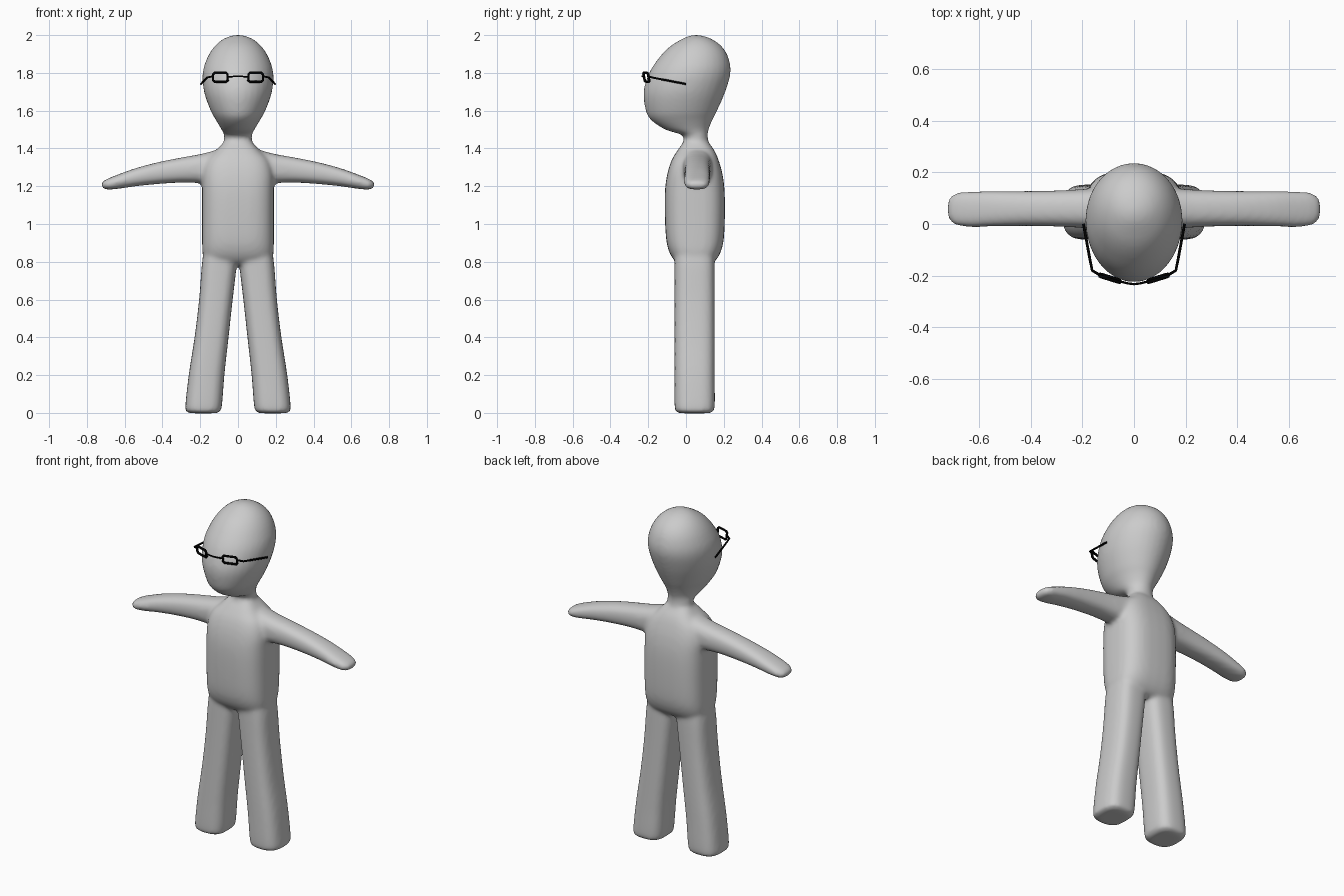
import bpy, bmesh, math
from mathutils import Vector

if "Cube" in bpy.data.objects:
    bpy.data.objects.remove(bpy.data.objects["Cube"])


def material(name, rgb):
    m = bpy.data.materials.new(name)
    m.diffuse_color = (*rgb, 1)
    m.use_nodes = True
    m.node_tree.nodes["Principled BSDF"].inputs["Base Color"].default_value = m.diffuse_color
    return m


grey = material("soft grey", (0.6, 0.6, 0.6))
black = material("black", (0.0, 0.0, 0.0))


def catmull(a, b, c, d, t):
    return [0.5 * (2 * q + (r - p) * t + (2 * p - 5 * q + 4 * r - s) * t * t
                   + (3 * q - p - 3 * r + s) * t ** 3) for p, q, r, s in zip(a, b, c, d)]


def loft(bm, rows, axis, power, steps=5, n=32):
    """Skin rounded sections; row = (station, low u, high u, low v, high v)."""
    ext = [rows[0]] + rows + [rows[-1]]
    dense = [catmull(*ext[i:i + 4], k / steps) for i in range(len(rows) - 1) for k in range(steps)]
    dense.append(list(rows[-1]))
    rings = []
    for s, u0, u1, v0, v1 in dense:
        ring = []
        for k in range(n):
            a = 2 * math.pi * k / n
            c, d = math.cos(a), math.sin(a)
            u = (u0 + u1) / 2 + (u1 - u0) / 2 * math.copysign(abs(c) ** (2 / power), c)
            v = (v0 + v1) / 2 + (v1 - v0) / 2 * math.copysign(abs(d) ** (2 / power), d)
            ring.append(bm.verts.new((u, v, s) if axis == "z" else (s, u, v)))
        rings.append(ring)
    for r, q in zip(rings, rings[1:]):
        for k in range(n):
            bm.faces.new((r[k], r[(k + 1) % n], q[(k + 1) % n], q[k]))
    bm.faces.new(rings[0][::-1])
    bm.faces.new(rings[-1])


body_bm = bmesh.new()

# head and neck: z, x range, y range
head = [(1.36, .085, -.02, .13), (1.43, .075, -.015, .12), (1.47, .075, -.02, .115),
        (1.50, .088, -.11, .12), (1.55, .117, -.185, .14), (1.60, .145, -.213, .165),
        (1.70, .180, -.225, .208), (1.80, .187, -.195, .236), (1.88, .163, -.143, .225),
        (1.94, .125, -.085, .19), (1.98, .077, -.02, .135), (1.997, .032, .02, .085),
        (2.001, .008, .045, .058)]
loft(body_bm, [(z, -x, x, a, b) for z, x, a, b in head], "z", 2)

# torso
torso = [(.785, .13, -.03, .12), (.805, .175, -.06, .155), (.85, .188, -.088, .183),
         (.92, .19, -.105, .20), (1.05, .19, -.112, .206), (1.18, .19, -.111, .204),
         (1.27, .188, -.098, .192), (1.34, .165, -.075, .172), (1.39, .115, -.045, .15),
         (1.43, .078, -.015, .12)]
loft(body_bm, [(z, -x, x, a, b) for z, x, a, b in torso], "z", 3)

# arms: x, y range, z range
arm = [(.06, -.02, .14, 1.22, 1.41), (.13, -.02, .14, 1.215, 1.388), (.20, -.015, .135, 1.217, 1.37),
       (.30, -.01, .13, 1.219, 1.352), (.42, -.008, .128, 1.212, 1.328), (.54, -.01, .128, 1.20, 1.296),
       (.63, -.012, .126, 1.187, 1.264), (.69, -.005, .12, 1.182, 1.24), (.716, .015, .10, 1.19, 1.225),
       (.724, .04, .08, 1.20, 1.215)]
# legs: z, x range, y range
leg = [(-.002, .115, .25, -.03, .12), (.006, .10, .27, -.05, .14), (.03, .086, .279, -.06, .152),
       (.20, .072, .261, -.061, .152), (.40, .05, .23, -.061, .152), (.60, .028, .206, -.061, .152),
       (.78, .007, .192, -.061, .152), (.86, .0, .18, -.06, .15)]
for side in (-1, 1):
    loft(body_bm, [(side * r[0], *r[1:]) for r in arm], "x", 2.5)
    loft(body_bm, [(z, side * a, side * b, c, d) for z, a, b, c, d in leg], "z", 3)

bmesh.ops.recalc_face_normals(body_bm, faces=body_bm.faces)
mesh = bpy.data.meshes.new("body")
body_bm.to_mesh(mesh)
body_bm.free()
body = bpy.data.objects.new("body", mesh)
bpy.context.collection.objects.link(body)
mesh.materials.append(grey)

# fuse the limbs into one soft skin
fuse = body.modifiers.new("fuse", "REMESH")
fuse.mode = "VOXEL"
fuse.voxel_size = 0.011
fuse.use_smooth_shade = True
soften = body.modifiers.new("soften", "SMOOTH")
soften.factor = 0.5
soften.iterations = 10


def wire(name, pts, radius, cyclic=False):
    cu = bpy.data.curves.new(name, "CURVE")
    cu.dimensions = "3D"
    cu.bevel_depth = radius
    cu.bevel_resolution = 1
    cu.use_fill_caps = True
    sp = cu.splines.new("POLY")
    sp.points.add(len(pts) - 1)
    for p, co in zip(sp.points, pts):
        p.co = (*co, 1)
    sp.use_cyclic_u = cyclic
    cu.materials.append(black)
    ob = bpy.data.objects.new(name, cu)
    bpy.context.collection.objects.link(ob)


# glasses
for side, label in ((-1, "left"), (1, "right")):
    inner, outer = Vector((.055 * side, -.222, 1.777)), Vector((.132 * side, -.198, 1.777))
    rim = []
    for t, h in ((.0, -.016), (.1, -.023), (.9, -.023), (1, -.016),
                 (1, .016), (.9, .023), (.1, .023), (0, .016)):
        p = inner.lerp(outer, t)
        rim.append((p.x, p.y - h * .2, p.z + h))
    wire(label + "_rim", rim, .007, True)
    wire(label + "_temple", [(.132 * side, -.198, 1.782), (.162 * side, -.18, 1.776),
                             (.172 * side, -.13, 1.766), (.196 * side, .0, 1.741)], .0055)
wire("bridge", [(-.055, -.222, 1.78), (-.025, -.23, 1.781), (0, -.233, 1.781),
                (.025, -.23, 1.781), (.055, -.222, 1.78)], .0045)
